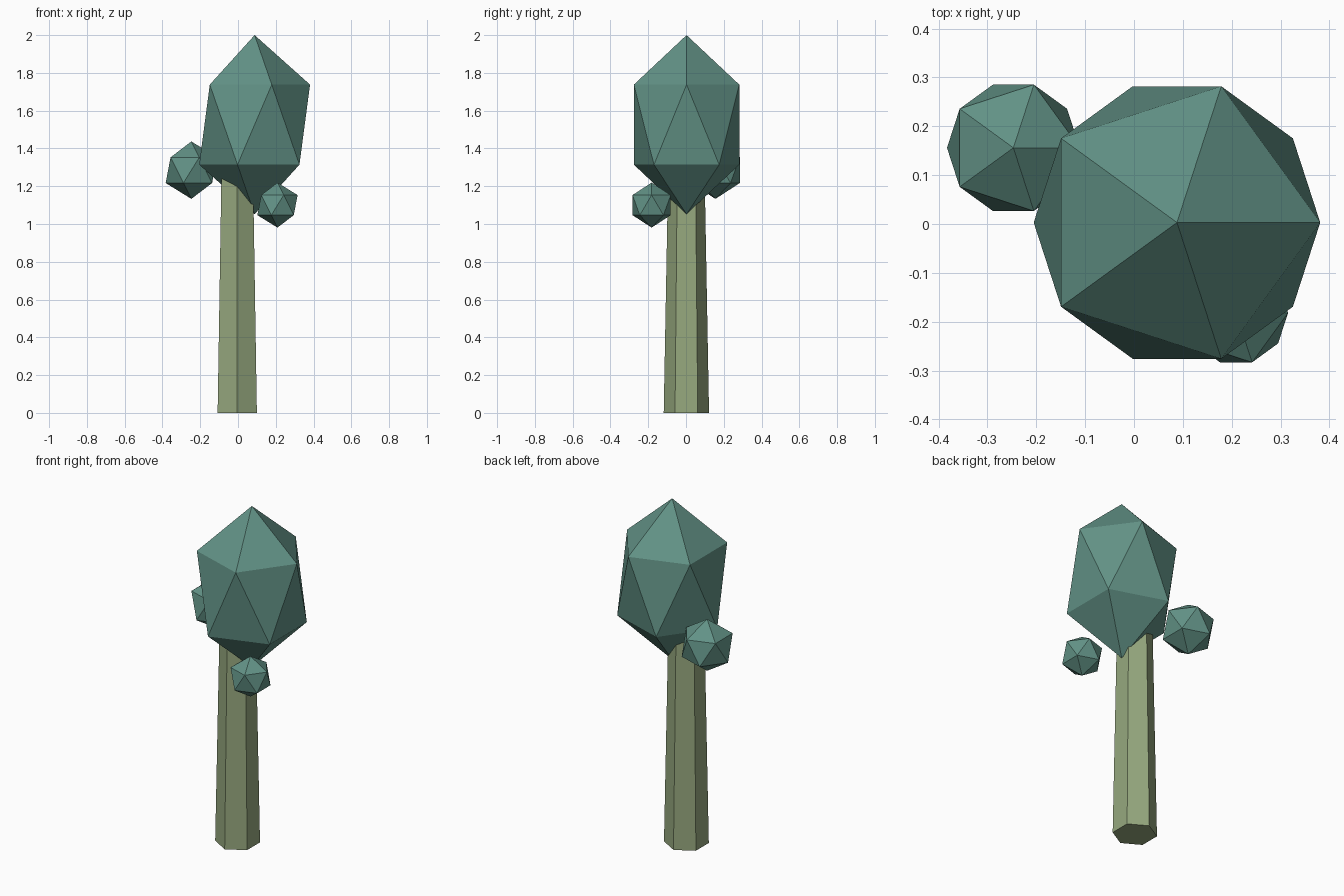
import bpy

if "Cube" in bpy.data.objects:
    bpy.data.objects.remove(bpy.data.objects["Cube"])


def material(name, rgb):
    m = bpy.data.materials.new(name)
    m.diffuse_color = (*rgb, 1.0)
    m.use_nodes = True
    m.node_tree.nodes["Principled BSDF"].inputs["Base Color"].default_value = m.diffuse_color
    return m


bark = material("pale_green_bark", (0.305, 0.392, 0.209))
leaf = material("teal_leaves", (0.122, 0.287, 0.238))


def foliage(name, center, radius, height_radius):
    # low-poly leaf clump: a 20-sided ball stretched in height
    bpy.ops.mesh.primitive_ico_sphere_add(subdivisions=1, radius=1, location=center)
    ob = bpy.context.object
    ob.name = name
    ob.scale = (radius, radius, height_radius)
    ob.data.materials.append(leaf)


# Tapered six-sided trunk, its top hidden in the crown
bpy.ops.mesh.primitive_cone_add(vertices=6, radius1=0.12, radius2=0.096,
                                depth=1.3, location=(-0.004, 0.002, 0.65))
trunk = bpy.context.object
trunk.name = "trunk"
trunk.data.materials.append(bark)

# Main crown and two side clumps
foliage("crown", (0.088, 0.003, 1.526), 0.328, 0.474)
foliage("left_clump", (-0.247, 0.156, 1.285), 0.152, 0.152)
foliage("right_clump", (0.209, -0.182, 1.10), 0.119, 0.119)
